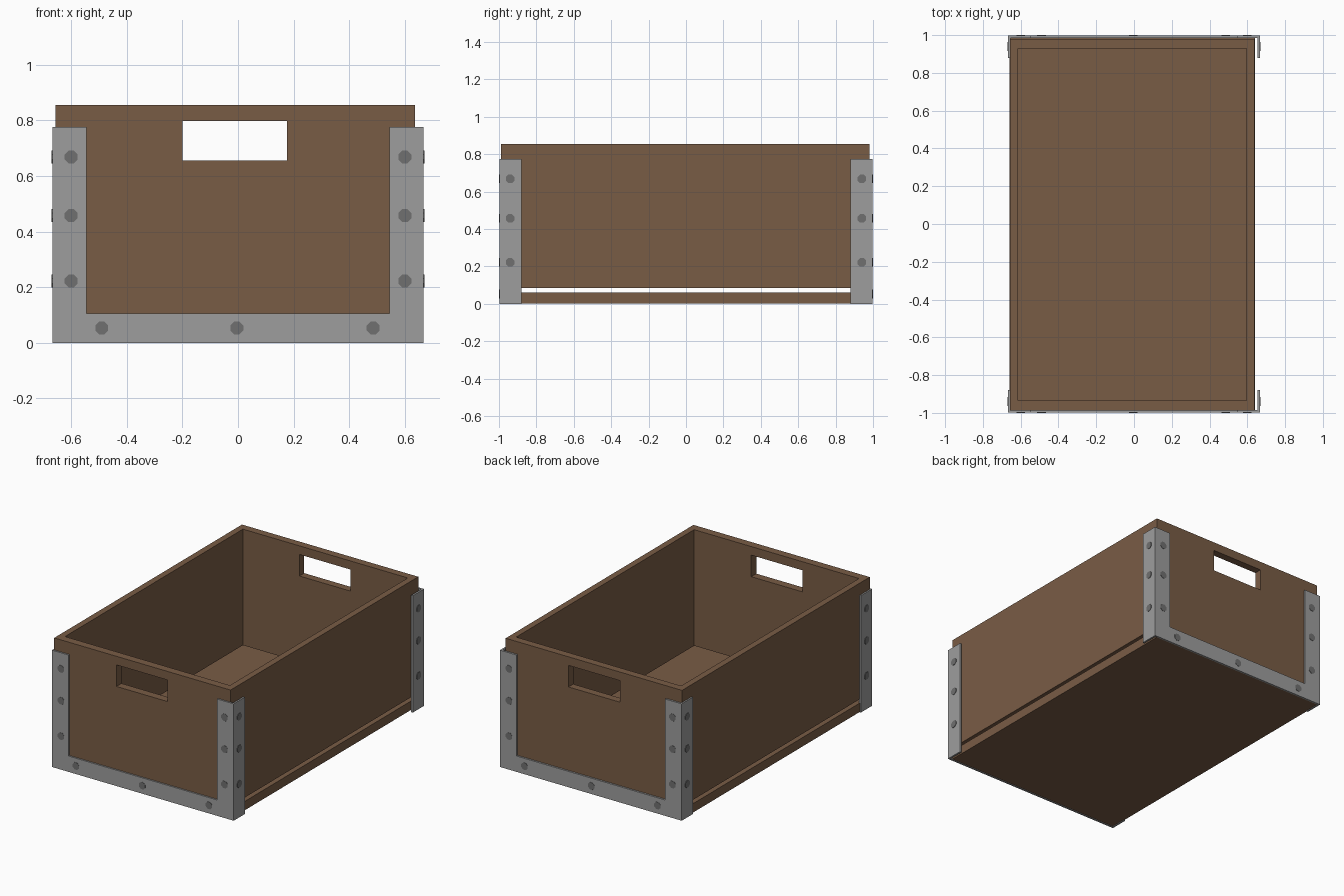
import bpy, bmesh, math
from mathutils import Matrix, Vector

if "Cube" in bpy.data.objects:
    bpy.data.objects.remove(bpy.data.objects["Cube"])


def material(name, rgb):
    m = bpy.data.materials.new(name)
    m.diffuse_color = (*rgb, 1)
    m.use_nodes = True
    m.node_tree.nodes["Principled BSDF"].inputs["Base Color"].default_value = m.diffuse_color
    return m


WOOD = material("brown wood", (0.191, 0.107, 0.060))
STEEL = material("grey steel", (0.34, 0.34, 0.34))
BOLT = material("dark bolt", (0.16, 0.16, 0.16))


def finish(bm, name, mat):
    bmesh.ops.recalc_face_normals(bm, faces=bm.faces)
    me = bpy.data.meshes.new(name)
    bm.to_mesh(me)
    bm.free()
    me.materials.append(mat)
    ob = bpy.data.objects.new(name, me)
    bpy.context.collection.objects.link(ob)
    return ob


def box(name, lo, hi, mat):
    bm = bmesh.new()
    lo, hi = Vector(lo), Vector(hi)
    bmesh.ops.create_cube(bm, size=1, matrix=Matrix.Translation((lo + hi) / 2)
                          @ Matrix.Diagonal((*(hi - lo), 1)))
    return finish(bm, name, mat)


def extrude_profile(name, pts, direction, mat):
    bm = bmesh.new()
    f = bm.faces.new([bm.verts.new(p) for p in pts])
    r = bmesh.ops.extrude_face_region(bm, geom=[f], use_keep_orig=True)
    bmesh.ops.translate(bm, vec=direction,
                        verts=[v for v in r["geom"] if isinstance(v, bmesh.types.BMVert)])
    return finish(bm, name, mat)


# floor board, separated from the walls by a thin gap
box("floor_board", (-0.66, -0.99, 0.003), (0.64, 0.985, 0.062), WOOD)

# four walls as one open rectangular tube
bm = bmesh.new()
rings = []
for x0, x1, y0, y1 in ((-0.657, 0.637, -0.988, 0.98), (-0.615, 0.595, -0.935, 0.93)):
    for z in (0.085, 0.855):
        rings.append([bm.verts.new((x, y, z))
                      for x, y in ((x0, y0), (x1, y0), (x1, y1), (x0, y1))])
ob_, ot, ib, it = rings
for a, b in ((ob_, ot), (ot, it), (it, ib), (ib, ob_)):
    for i in range(4):
        j = (i + 1) % 4
        bm.faces.new((a[i], a[j], b[j], b[i]))
walls = finish(bm, "crate_walls", WOOD)

# handle slots cut through both ends
cutter = box("handle_cutter", (-0.2, -1.2, 0.655), (0.176, 1.2, 0.798), WOOD)
cutter.hide_render = True
cutter.hide_viewport = True
cut = walls.modifiers.new("handles", "BOOLEAN")
cut.operation = 'DIFFERENCE'
cut.solver = 'EXACT'
cut.object = cutter

# steel brackets: a U-shaped end plate plus two side flanges at each end
X, H, T = 0.667, 0.775, 0.012
U = ((-X, 0), (X, 0), (X, H), (0.545, H), (0.545, 0.105),
     (-0.545, 0.105), (-0.545, H), (-X, H))
for s, end in ((-1, "front"), (1, "back")):
    extrude_profile(end + "_bracket", [(x, s * 0.998, z) for x, z in U],
                    (0, -s * T, 0), STEEL)
    for sx, side in ((-1, "left"), (1, "right")):
        ys = sorted((s * 0.986, s * 0.88))
        xs = sorted((sx * X, sx * (X - T)))
        box(f"{end}_{side}_flange", (xs[0], ys[0], 0), (xs[1], ys[1], H), STEEL)


# bolt heads
def bolt(bm, pos, axis):
    rot = Matrix.Rotation(math.pi / 2, 4, 'X' if axis == 'y' else 'Y')
    if axis == 'x':
        rot = rot @ Matrix.Rotation(math.pi / 2, 4, 'Z')
    bmesh.ops.create_cone(bm, cap_ends=True, segments=8, radius1=0.025, radius2=0.025,
                          depth=0.008, matrix=Matrix.Translation(pos) @ rot
                          @ Matrix.Rotation(math.pi / 8, 4, 'Z'))


for s, end in ((-1, "front"), (1, "back")):
    bm = bmesh.new()
    for x in (-0.49, -0.004, 0.486):
        bolt(bm, (x, s * 0.996, 0.053), 'y')
    for z in (0.222, 0.457, 0.668):
        for sx in (-1, 1):
            bolt(bm, (sx * 0.6, s * 0.996, z), 'y')
            bolt(bm, (sx * 0.666, s * 0.94, z), 'x')
    finish(bm, end + "_bolts", BOLT)
